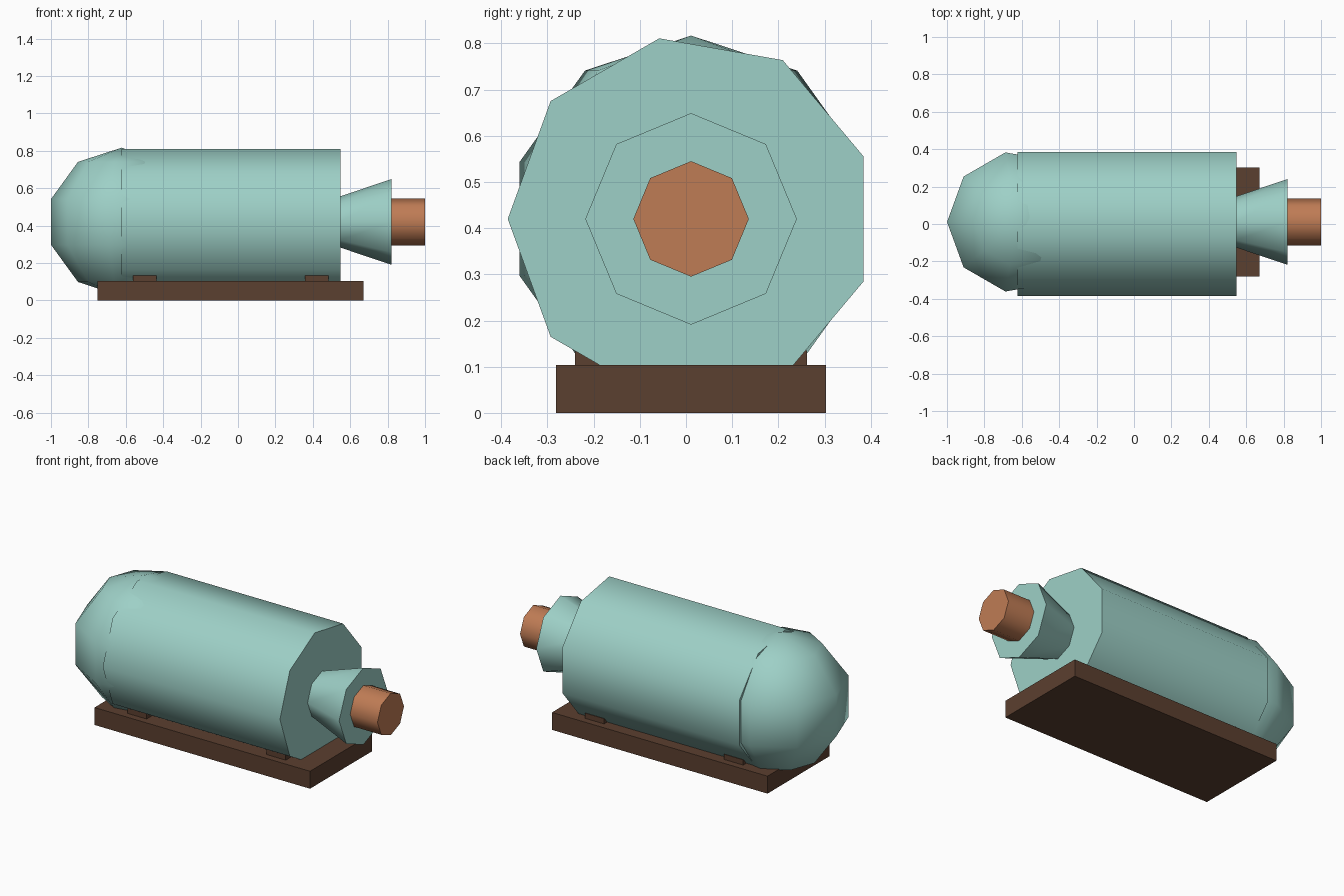
import bpy, bmesh
from math import radians, pi
from mathutils import Matrix, Vector

if "Cube" in bpy.data.objects:
    bpy.data.objects.remove(bpy.data.objects["Cube"])

CY, CZ, R = 0.011, 0.42, 0.397   # tank axis position and radius


def material(name, rgb):
    m = bpy.data.materials.new(name)
    m.diffuse_color = (*rgb, 1)
    m.use_nodes = True
    m.node_tree.nodes["Principled BSDF"].inputs["Base Color"].default_value = m.diffuse_color
    return m


teal = material("teal_paint", (0.34, 0.63, 0.57))
copper = material("copper", (0.52, 0.20, 0.09))
brown = material("dark_wood", (0.105, 0.05, 0.029))


def finish(name, bm, mat, smooth=False):
    bmesh.ops.recalc_face_normals(bm, faces=bm.faces)
    me = bpy.data.meshes.new(name)
    bm.to_mesh(me)
    bm.free()
    me.materials.append(mat)
    ob = bpy.data.objects.new(name, me)
    bpy.context.collection.objects.link(ob)
    if smooth:
        bpy.ops.object.select_all(action='DESELECT')
        ob.select_set(True)
        bpy.context.view_layer.objects.active = ob
        bpy.ops.object.shade_smooth_by_angle(angle=radians(60))
    return ob


def aim_vertex(bm, axis, direction):
    """Spin the mesh about an axis so its widest vertex points along direction."""
    d = Vector(direction)
    v = max(bm.verts, key=lambda q: (q.co - q.co.dot(axis) * axis).length)
    flat = v.co - v.co.dot(axis) * axis
    spin = flat.rotation_difference(d)
    bmesh.ops.rotate(bm, verts=bm.verts, cent=(0, 0, 0), matrix=spin.to_matrix())


def tube(name, x0, x1, r0, r1, sides, mat):
    """Capped cylinder or cone along x with one vertex on the -y side."""
    bm = bmesh.new()
    bmesh.ops.create_cone(bm, cap_ends=True, segments=sides, radius1=r0, radius2=r1,
                          depth=x1 - x0, matrix=Matrix.Rotation(pi / 2, 4, 'Y'))
    x_axis = Vector((1, 0, 0))
    v = max(bm.verts, key=lambda q: q.co.yz.length)
    target = Vector((0, -1, 0))
    ang = Vector((0, v.co.y, v.co.z)).angle(target)
    if Vector((0, v.co.y, v.co.z)).cross(target).dot(x_axis) < 0:
        ang = -ang
    bmesh.ops.rotate(bm, verts=bm.verts, cent=(0, 0, 0), matrix=Matrix.Rotation(ang, 3, 'X'))
    bmesh.ops.translate(bm, verts=bm.verts, vec=((x0 + x1) / 2, CY, CZ))
    return finish(name, bm, mat, True)


def box(name, x, y, z, mat):
    bm = bmesh.new()
    bmesh.ops.create_cube(bm, size=1)
    for v in bm.verts:
        v.co = [a + (c + 0.5) * (b - a) for c, (a, b) in zip(v.co, (x, y, z))]
    return finish(name, bm, mat)


# Tank body, flared neck and copper outlet
tube("tank_body", -0.622, 0.547, R, R, 9, teal)
tube("flared_neck", 0.547, 0.82, 0.137, 0.229, 8, teal)
tube("outlet_pipe", 0.82, 1.0, 0.125, 0.125, 8, copper)

# Rounded end: upright low-poly sphere with a vertex facing -x
bm = bmesh.new()
bmesh.ops.create_uvsphere(bm, u_segments=9, v_segments=5, radius=R)
v = max(bm.verts, key=lambda q: q.co.xy.length)
turn = pi - Vector((1, 0)).angle_signed(v.co.xy) * -1
bmesh.ops.rotate(bm, verts=bm.verts, cent=(0, 0, 0), matrix=Matrix.Rotation(turn, 3, 'Z'))
bmesh.ops.translate(bm, verts=bm.verts, vec=(-0.622, CY, CZ))
dome = finish("domed_end", bm, teal)
dome.data.shade_smooth()

# Base plank and the two saddles under the tank
box("base", (-0.75, 0.672), (-0.281, 0.303), (0, 0.104), brown)
for i, x in enumerate((-0.498, 0.42)):
    box(f"saddle_{i + 1}", (x - 0.063, x + 0.063), (-0.24, 0.262), (0.09, 0.135), brown)
